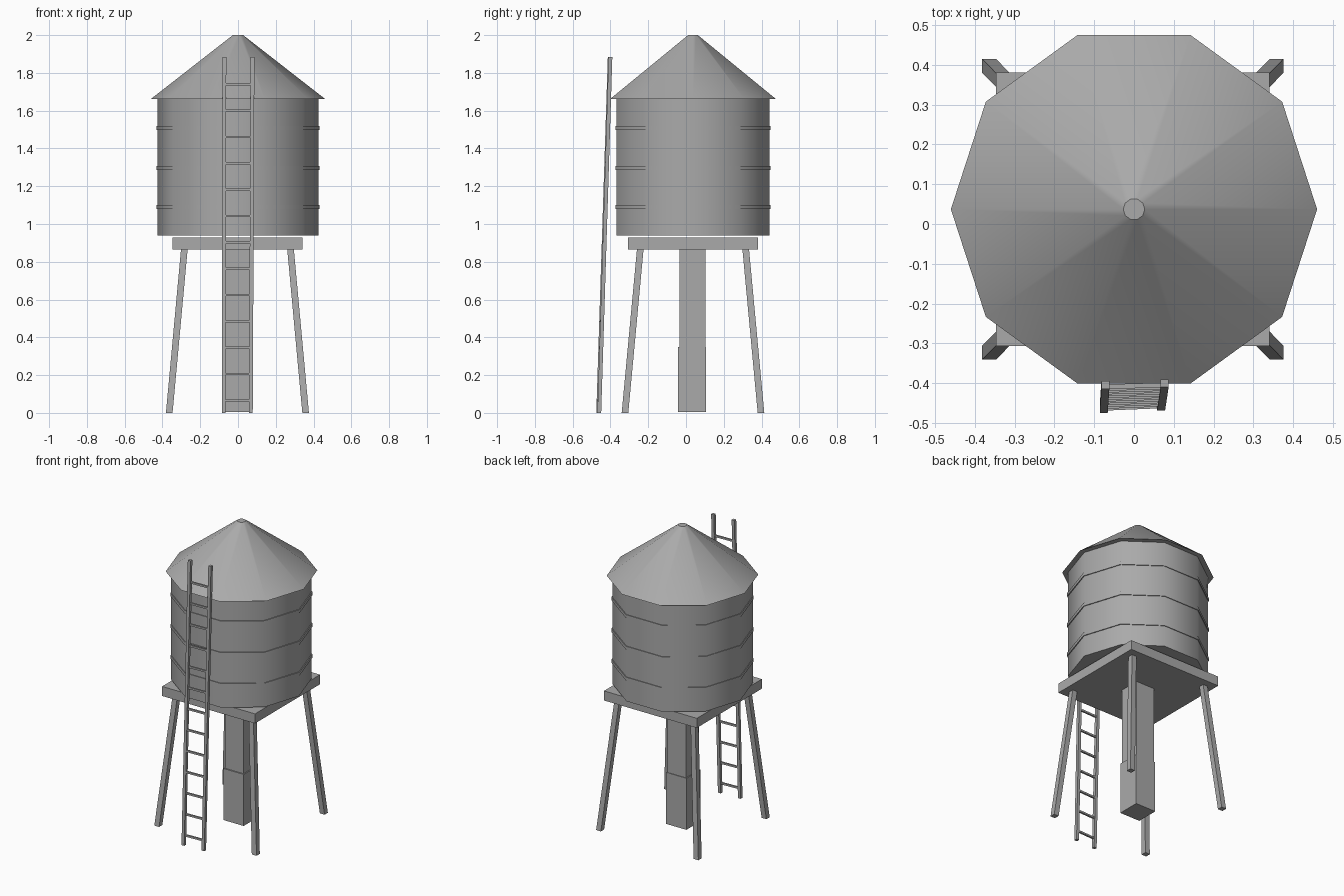
import bpy, bmesh, math
from mathutils import Vector

cube = bpy.data.objects.get("Cube")
if cube:
    bpy.data.objects.remove(cube, do_unlink=True)

CX, CY = -0.003, 0.037   # tower axis
SIDES = 10

grey = bpy.data.materials.new("weathered grey")
grey.use_nodes = True
grey.diffuse_color = (0.4, 0.4, 0.4, 1)
grey.node_tree.nodes["Principled BSDF"].inputs["Base Color"].default_value = (0.4, 0.4, 0.4, 1)


def finish(name, bm, smooth=False):
    bmesh.ops.recalc_face_normals(bm, faces=bm.faces)
    mesh = bpy.data.meshes.new(name)
    bm.to_mesh(mesh)
    bm.free()
    mesh.materials.append(grey)
    obj = bpy.data.objects.new(name, mesh)
    bpy.context.collection.objects.link(obj)
    if smooth:
        bpy.ops.object.select_all(action='DESELECT')
        obj.select_set(True)
        bpy.context.view_layer.objects.active = obj
        bpy.ops.object.shade_smooth_by_angle(angle=math.radians(37))
    return obj


def loft(bm, rings):
    """Skin a stack of point rings and cap both ends."""
    loops = [[bm.verts.new(p) for p in ring] for ring in rings]
    for low, high in zip(loops, loops[1:]):
        n = len(low)
        for i in range(n):
            j = (i + 1) % n
            bm.faces.new((low[i], low[j], high[j], high[i]))
    bm.faces.new(loops[0][::-1])
    bm.faces.new(loops[-1])


def square(centre, half):
    x, y, z = centre
    return [(x + sx * half, y + sy * half, z)
            for sx, sy in ((-1, -1), (1, -1), (1, 1), (-1, 1))]


def polygon(x, radius, z):
    return [(x + radius * math.cos(math.tau * i / SIDES),
             CY + radius * math.sin(math.tau * i / SIDES), z) for i in range(SIDES)]


def drum(name, x, profile):
    bm = bmesh.new()
    loft(bm, [polygon(x, r, z) for r, z in profile])
    return finish(name, bm, smooth=True)


def post(name, bottom, top, half):
    bm = bmesh.new()
    loft(bm, [square(bottom, half), square(top, half)])
    return finish(name, bm)


# Tank, conical roof and hoops
drum("tank", -0.001, [(0.426, 0.938), (0.426, 1.664)])
drum("roof", 0, [(0.46, 1.663), (0.027, 2.0)])
for label, z in (("lower", 1.09), ("middle", 1.297), ("upper", 1.508)):
    drum(label + "_hoop", 0, [(0.431, z - 0.011), (0.431, z + 0.011)])

# Square platform
post("platform", (CX, CY, 0.864), (CX, CY, 0.928), 0.344)

# Central riser with a wider base sleeve
post("riser", (CX, CY - 0.003, 0.3), (CX, CY - 0.003, 0.866), 0.069)
post("riser_base", (CX, CY - 0.005, 0.005), (CX, CY - 0.005, 0.35), 0.075)

# Four splayed legs
for side, sx in (("left", 1), ("right", -1)):
    for end, sy in (("front", -1), ("back", 1)):
        post(f"{end}_{side}_leg",
             (CX + sx * 0.361, CY + sy * 0.36, 0),
             (CX + sx * 0.281, CY + sy * 0.279, 0.868), 0.0175)

# Leaning ladder
rails = {
    "right": (Vector((-0.076, -0.465, 0)), Vector((-0.072, -0.404, 1.885))),
    "left": (Vector((0.068, -0.459, 0)), Vector((0.077, -0.4, 1.885))),
}
for side, (bottom, top) in rails.items():
    post(side + "_ladder_rail", bottom, top, 0.01)

bm = bmesh.new()
for i in range(13):
    t = (0.066 + 0.1395 * i) / 1.885
    ends = [bottom.lerp(top, t) for bottom, top in rails.values()]
    loft(bm, [[p + Vector((0, a * 0.006, b * 0.006))
               for a, b in ((-1, -1), (1, -1), (1, 1), (-1, 1))] for p in ends])
finish("ladder_rungs", bm)
